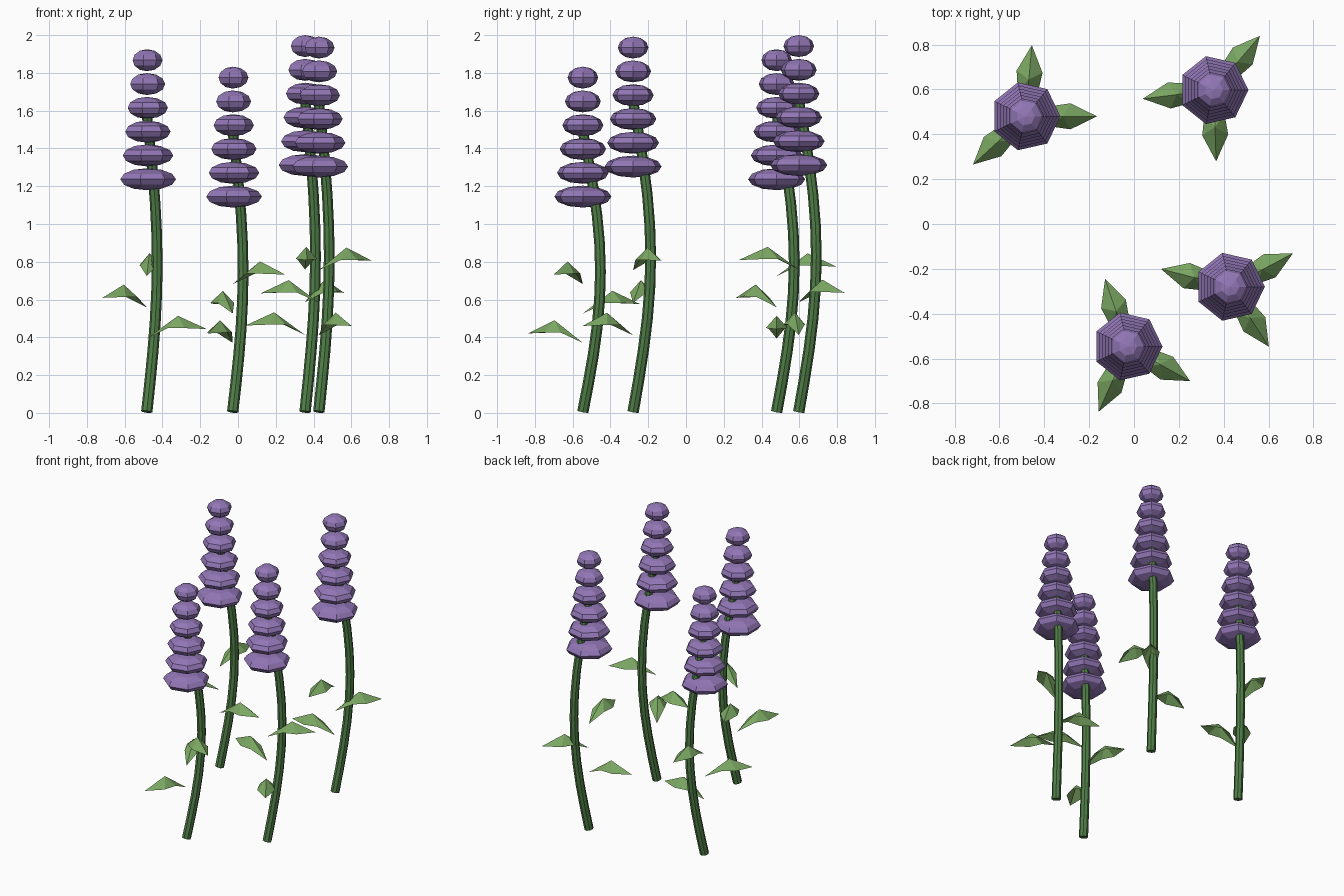
import bpy, bmesh
from math import sin, cos, pi, radians
from mathutils import Matrix, Vector

if "Cube" in bpy.data.objects:
    bpy.data.objects.remove(bpy.data.objects["Cube"], do_unlink=True)


def material(name, rgb):
    mat = bpy.data.materials.new(name)
    mat.use_nodes = True
    colour = (*rgb, 1)
    mat.diffuse_color = colour
    mat.node_tree.nodes["Principled BSDF"].inputs["Base Color"].default_value = colour
    return mat


STEM = material("stem green", (0.08, 0.21, 0.063))
LEAF = material("leaf green", (0.20, 0.39, 0.125))
PETAL = material("petal purple", (0.29, 0.185, 0.47))


def finish(bm, name, mat):
    bmesh.ops.remove_doubles(bm, verts=bm.verts, dist=0.0001)
    bmesh.ops.recalc_face_normals(bm, faces=bm.faces)
    mesh = bpy.data.meshes.new(name)
    bm.to_mesh(mesh)
    bm.free()
    mesh.materials.append(mat)
    obj = bpy.data.objects.new(name, mesh)
    bpy.context.collection.objects.link(obj)
    return obj


def loft(bm, rings):
    """Skin a list of closed rings and cap both ends."""
    loops = [[bm.verts.new(p) for p in ring] for ring in rings]
    n = len(loops[0])
    for a, b in zip(loops, loops[1:]):
        for i in range(n):
            j = (i + 1) % n
            bm.faces.new((a[i], a[j], b[j], b[i]))
    bm.faces.new(loops[0])
    bm.faces.new(loops[-1])


def ring(centre, radius, sides, axis=Vector((0, 0, 1))):
    turn = Vector((0, 0, 1)).rotation_difference(axis)
    return [centre + turn @ Vector((radius * cos(2 * pi * i / sides),
                                    radius * sin(2 * pi * i / sides), 0))
            for i in range(sides)]


# Stem: bowed tube that returns to the plant axis at its top
def stem(name, base, height):
    steps = 10
    bow = Vector((0.055, 0.093, 0))
    rings = []
    for k in range(steps + 1):
        t = k / steps
        axis = bow * (pi * cos(pi * t)) + Vector((0, 0, height))
        centre = base + bow * sin(pi * t) + Vector((0, 0, height * t))
        rings.append(ring(centre, 0.03 - 0.003 * t, 8, axis.normalized()))
    bm = bmesh.new()
    loft(bm, rings)
    low = min(v.co.z for v in bm.verts)
    bmesh.ops.translate(bm, verts=bm.verts, vec=(0, 0, -low))
    finish(bm, name, STEM)


# Blossom: stack of flattened seven-sided balls, narrower towards the tip
def blossom(name, base, top):
    bm = bmesh.new()
    half, bands = 0.058, 6
    for i in range(6):
        radius = 0.083 + 0.0144 * i
        centre = base + Vector((0, 0, top - half - 0.126 * i))
        part = bmesh.new()
        for k in range(bands):
            a, b = pi * k / bands, pi * (k + 1) / bands
            loops = [[part.verts.new(p) for p in
                      ring(centre + Vector((0, 0, half * cos(x))), radius * sin(x), 7)]
                     for x in (a, b)]
            for s in range(7):
                e = (s + 1) % 7
                part.faces.new((loops[0][s], loops[0][e], loops[1][e], loops[1][s]))
        bmesh.ops.remove_doubles(part, verts=part.verts, dist=0.0001)
        bmesh.ops.recalc_face_normals(part, faces=part.faces)
        mesh = bpy.data.meshes.new("layer")
        part.to_mesh(mesh)
        part.free()
        bm.from_mesh(mesh)
        bpy.data.meshes.remove(mesh)
    finish(bm, name, PETAL)


# Leaf: roof-folded blade that rises to a crease and then droops
def leaf(name, base, z, angle):
    bm = bmesh.new()
    root, peak, tip = [bm.verts.new(p) for p in
                       ((0, 0, 0), (0.165, 0, 0.12), (0.318, 0, 0.05))]
    for side in (1, -1):
        inner = bm.verts.new((0.11, 0.045 * side, 0.055))
        outer = bm.verts.new((0.2, 0.058 * side, 0.055))
        for tri in ((root, inner, peak), (inner, outer, peak), (outer, tip, peak)):
            bm.faces.new(tri if side < 0 else tri[::-1])
    obj = finish(bm, name, LEAF)
    if sum(p.normal.z for p in obj.data.polygons) < 0:
        obj.data.flip_normals()
    obj.data.transform(Matrix.Translation(base + Vector((0, 0, z)))
                       @ Matrix.Rotation(radians(angle), 4, "Z"))


# Four plants: x, y, total height, direction of lowest leaf
plants = {
    "back_right": (-0.483, 0.48, 1.925, 0),
    "front_right": (-0.028, -0.546, 1.833, 246),
    "back_left": (0.355, 0.597, 2.0, 187),
    "front_left": (0.428, -0.28, 1.992, -57),
}
for label, (x, y, top, angle) in plants.items():
    base = Vector((x, y, 0))
    height = top - 0.35
    stem(label + "_stem", base, height)
    blossom(label + "_blossom", base, top)
    for i in range(3):
        leaf(f"{label}_leaf_{i + 1}", base, height * (0.25 + 0.105 * i),
             angle - 137.5 * i)
